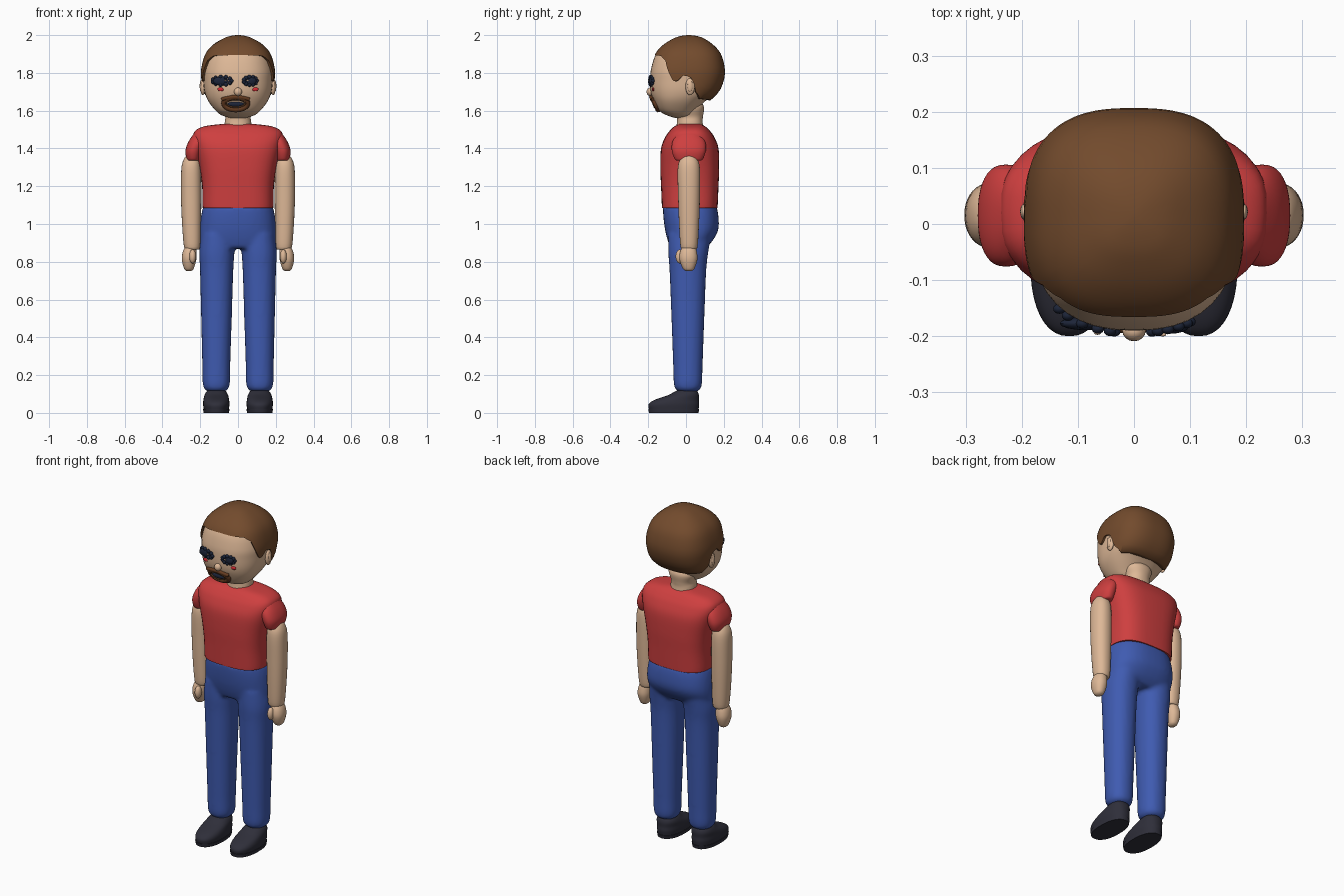
import bpy, bmesh
from math import sin, cos, pi, radians
from mathutils import Vector

cube = bpy.data.objects.get("Cube")
if cube:
    bpy.data.objects.remove(cube, do_unlink=True)


def material(name, rgb):
    m = bpy.data.materials.new(name)
    m.use_nodes = True
    m.diffuse_color = (*rgb, 1)
    m.node_tree.nodes["Principled BSDF"].inputs["Base Color"].default_value = (*rgb, 1)
    return m


SKIN = material("skin", (.73, .48, .31))
HAIR = material("brown hair", (.17, .07, .026))
SHIRT = material("red shirt", (.62, .05, .05))
PANTS = material("blue trousers", (.05, .105, .44))
SHOE = material("dark shoe", (.028, .028, .042))
EYE = material("dark navy eye", (.012, .018, .04))
CHEEK = material("bright red", (.68, .025, .035))
BEARD = material("dark brown beard", (.13, .045, .015))


def power(v, p):
    return abs(v) ** p * (1 if v >= 0 else -1)


def dense(sections, steps=5):
    """Catmull-Rom interpolation between section tuples."""
    s = [Vector(v) for v in sections]
    out = []
    for i in range(len(s) - 1):
        a, b, c, d = s[max(i - 1, 0)], s[i], s[i + 1], s[min(i + 2, len(s) - 1)]
        for k in range(steps):
            t = k / steps
            out.append(b + t / 2 * (c - a + t * (2 * a - 5 * b + 4 * c - d + t * (3 * b - a - 3 * c + d))))
    return out + [s[-1]]


def bridge(bm, rings):
    """Skin a list of vertex rings and cap both ends."""
    n = len(rings[0])
    for a, b in zip(rings, rings[1:]):
        for i in range(n):
            j = (i + 1) % n
            bm.faces.new((a[i], a[j], b[j], b[i]))
    bm.faces.new(rings[0])
    bm.faces.new(rings[-1])


def add_loft(bm, sections, n=2.2, side=1, segs=40):
    """Sections are (z, cx, cy, rx, ry), each a superellipse of exponent n."""
    rings = []
    for z, cx, cy, rx, ry in dense(sections):
        angles = [2 * pi * i / segs for i in range(segs)]
        rings.append([bm.verts.new((side * cx + rx * power(cos(t), 2 / n),
                                    cy + ry * power(sin(t), 2 / n), z)) for t in angles])
    bridge(bm, rings)


def finish(name, bm, mat):
    bmesh.ops.recalc_face_normals(bm, faces=bm.faces[:])
    mesh = bpy.data.meshes.new(name)
    bm.to_mesh(mesh)
    bm.free()
    ob = bpy.data.objects.new(name, mesh)
    bpy.context.collection.objects.link(ob)
    mesh.materials.append(mat)
    bpy.ops.object.select_all(action='DESELECT')
    ob.select_set(True)
    bpy.context.view_layer.objects.active = ob
    bpy.ops.object.shade_smooth_by_angle(angle=radians(55))
    return ob


def loft(name, sections, mat, n=2.2, side=1):
    bm = bmesh.new()
    add_loft(bm, sections, n, side)
    return finish(name, bm, mat)


def blobs(name, items, mat):
    """Ellipsoids from (centre, radii) pairs, in one object."""
    bm = bmesh.new()
    for centre, radii in items:
        made = bmesh.ops.create_uvsphere(bm, u_segments=16, v_segments=10, radius=1)["verts"]
        bmesh.ops.scale(bm, vec=radii, verts=made)
        bmesh.ops.translate(bm, vec=centre, verts=made)
    return finish(name, bm, mat)


def tube(name, points, radius, mat, cyclic=False):
    cu = bpy.data.curves.new(name, 'CURVE')
    cu.dimensions = '3D'
    cu.bevel_depth = radius
    cu.bevel_resolution = 3
    cu.use_fill_caps = True
    sp = cu.splines.new('POLY')
    sp.points.add(len(points) - 1)
    for p, co in zip(sp.points, points):
        p.co = (*co, 1)
    sp.use_cyclic_u = cyclic
    sp.use_smooth = True
    ob = bpy.data.objects.new(name, cu)
    cu.materials.append(mat)
    bpy.context.collection.objects.link(ob)


def at(table, z):
    """Linear lookup of a dense section table by height."""
    for a, b in zip(table, table[1:]):
        if z <= b[0]:
            return a.lerp(b, max(0, (z - a[0]) / (b[0] - a[0])))
    return table[-1]


# Head and neck
HEAD_N = 2.4
head = [(1.562, 0, -.03, .04, .03), (1.575, 0, -.035, .085, .065), (1.6, 0, -.045, .118, .097),
        (1.65, 0, -.034, .157, .136), (1.7, 0, -.013, .177, .174), (1.76, 0, -.004, .184, .186),
        (1.82, 0, 0, .184, .185), (1.9, 0, 0, .158, .158), (1.95, 0, 0, .1, .1), (1.975, 0, 0, .03, .03)]
loft("head", head, SKIN, HEAD_N)
loft("neck", [(1.49, 0, .02, .075, .075), (1.54, 0, .02, .07, .068), (1.57, 0, .02, .068, .07),
              (1.62, 0, .015, .085, .08), (1.66, 0, .01, .06, .06)], SKIN)

# Hair cap whose lower edge follows the hairline (degrees from the front, height)
hair = dense([(1.65, 0, -.02, .165, .145), (1.7, 0, 0, .186, .175), (1.76, 0, .005, .194, .195),
              (1.82, 0, .008, .195, .198), (1.9, 0, .011, .173, .174), (1.95, 0, .012, .131, .131),
              (1.985, 0, .015, .072, .075), (1.997, 0, .015, .032, .034), (2, 0, .015, .005, .005)])
hairline = [Vector(p) for p in [(0, 1.895), (42, 1.89), (57, 1.865), (74, 1.757), (80, 1.755), (88, 1.79),
                                (94, 1.77), (101, 1.7), (118, 1.662), (181, 1.655)]]
bm = bmesh.new()
SEGS, ROWS = 120, 18
rings = []
for row in range(-1, ROWS + 1):
    ring = []
    for i in range(SEGS):
        deg = 360 * i / SEGS
        low = at(hairline, min(deg, 360 - deg))[1]
        z = low + (2 - low) * sin(max(row, 0) / ROWS * pi / 2)
        _, _, cy, rx, ry = at(hair, z)
        k = .92 if row < 0 else 1
        t = radians(deg)
        ring.append(bm.verts.new((k * rx * power(sin(t), 2 / 2.65), cy - k * ry * power(cos(t), 2 / 2.65), z)))
    rings.append(ring)
bridge(bm, rings)
finish("hair", bm, HAIR)

# Face features placed on the front of the head
head_table = dense(head)


def on_face(x, z, out=0.0):
    _, _, cy, rx, ry = at(head_table, z)
    return Vector((x, cy - ry * max(0, 1 - (abs(x) / rx) ** HEAD_N) ** (1 / HEAD_N) - out, z))


def oval(cx, cz, rx, rz, count, out=0.0):
    return [on_face(cx + rx * cos(2 * pi * i / count), cz + rz * sin(2 * pi * i / count), out)
            for i in range(count)]


for label, ex, w in (("right", -.085, .05), ("left", .065, .034)):
    lumps = [(p, (.011, .009, .011)) for p in oval(ex, 1.758, w, .021, 11, .003)]
    lumps.append((on_face(ex, 1.757), (w * .95, .012, .024)))
    blobs(label + "_eye", lumps, EYE)
    blobs(label + "_eye_glint", [(on_face(ex + w * k, 1.76, .011), (.006, .003, .004)) for k in (-.4, .4)], SKIN)
for label, s in (("right", -1), ("left", 1)):
    blobs(label + "_cheek_mark", [(on_face(s * .09, 1.713), (.019, .006, .01))], CHEEK)
blobs("nose", [(on_face(0, 1.7, .003), (.021, .019, .022))], SKIN)
tube("beard_ring", oval(-.012, 1.638, .062, .032, 32), .015, BEARD, True)
tube("moustache", [on_face(-.085 + .145 * i / 12, 1.66 + .012 * sin(pi * i / 12), .006) for i in range(13)],
     .01, BEARD)
tube("lip_hairs", oval(-.012, 1.64, .05, .022, 28, .012), .004, HAIR, True)
blobs("mouth", [(on_face(-.012, 1.634), (.045, .012, .014))], EYE)

# Shirt body
loft("shirt", [(1.085, 0, .02, .186, .147), (1.1, 0, .02, .188, .148), (1.2, 0, .02, .19, .152),
               (1.3, 0, .02, .203, .156), (1.4, 0, .02, .226, .152), (1.46, 0, .02, .238, .13),
               (1.495, 0, .02, .225, .105), (1.518, 0, .02, .175, .08), (1.53, 0, .02, .08, .055)],
     SHIRT, 3)

# Trousers: hips and both legs fused into one smooth surface
bm = bmesh.new()
add_loft(bm, [(.87, 0, .01, .185, .09), (.91, 0, .022, .2, .118), (.97, 0, .03, .202, .141),
              (1.04, 0, .026, .196, .146), (1.095, 0, .02, .184, .142)], 2.5)
for s in (1, -1):
    add_loft(bm, [(.108, .115, .01, .03, .03), (.12, .115, .01, .057, .06), (.15, .115, .01, .071, .074),
                  (.25, .115, .01, .074, .078), (.5, .114, .01, .081, .087), (.75, .113, .01, .088, .097),
                  (.85, .112, .012, .093, .106), (.95, .105, .02, .09, .115)], 2.2, s)
trousers = finish("trousers", bm, PANTS)
remesh = trousers.modifiers.new("fuse", 'REMESH')
remesh.mode = 'VOXEL'
remesh.voxel_size = .011
remesh.use_smooth_shade = True
relax = trousers.modifiers.new("relax", 'SMOOTH')
relax.factor = .5
relax.iterations = 6

# Paired parts
for label, s in (("right", -1), ("left", 1)):
    loft(label + "_sleeve", [(1.335, .235, .015, .03, .06), (1.345, .237, .015, .036, .075),
                             (1.39, .233, .015, .045, .09), (1.44, .215, .015, .045, .085),
                             (1.49, .195, .015, .03, .05)], SHIRT, 2.3, s)
    loft(label + "_arm", [(.865, .243, .016, .03, .032), (.88, .243, .016, .043, .045),
                          (1, .246, .016, .05, .053), (1.15, .248, .016, .054, .058),
                          (1.29, .248, .015, .052, .059), (1.345, .246, .015, .04, .045),
                          (1.37, .244, .015, .02, .02)], SKIN, 2.2, s)
    loft(label + "_hand", [(.75, .26, .015, .01, .012), (.763, .26, .014, .025, .03),
                           (.81, .259, .013, .038, .047), (.85, .256, .013, .037, .045),
                           (.885, .25, .015, .028, .033)], SKIN, 2.2, s)
    blobs(label + "_thumb", [((s * .24, -.033, .828), (.018, .022, .037))], SKIN)
    blobs(label + "_ear", [((s * .186, .022, 1.727), (.014, .025, .045)),
                           ((s * .196, .022, 1.73), (.007, .014, .03))], SKIN)
    loft(label + "_shoe", [(.018, .115, -.065, .066, .131), (.045, .115, -.064, .07, .134),
                           (.068, .115, -.05, .068, .118), (.095, .115, -.012, .062, .08),
                           (.115, .115, .002, .05, .058), (.125, .115, .008, .03, .035)], SHOE, 2.3, s)
    loft(label + "_sole", [(0, .115, -.065, .067, .131), (.02, .115, -.065, .07, .135)], SHOE, 2.3, s)
